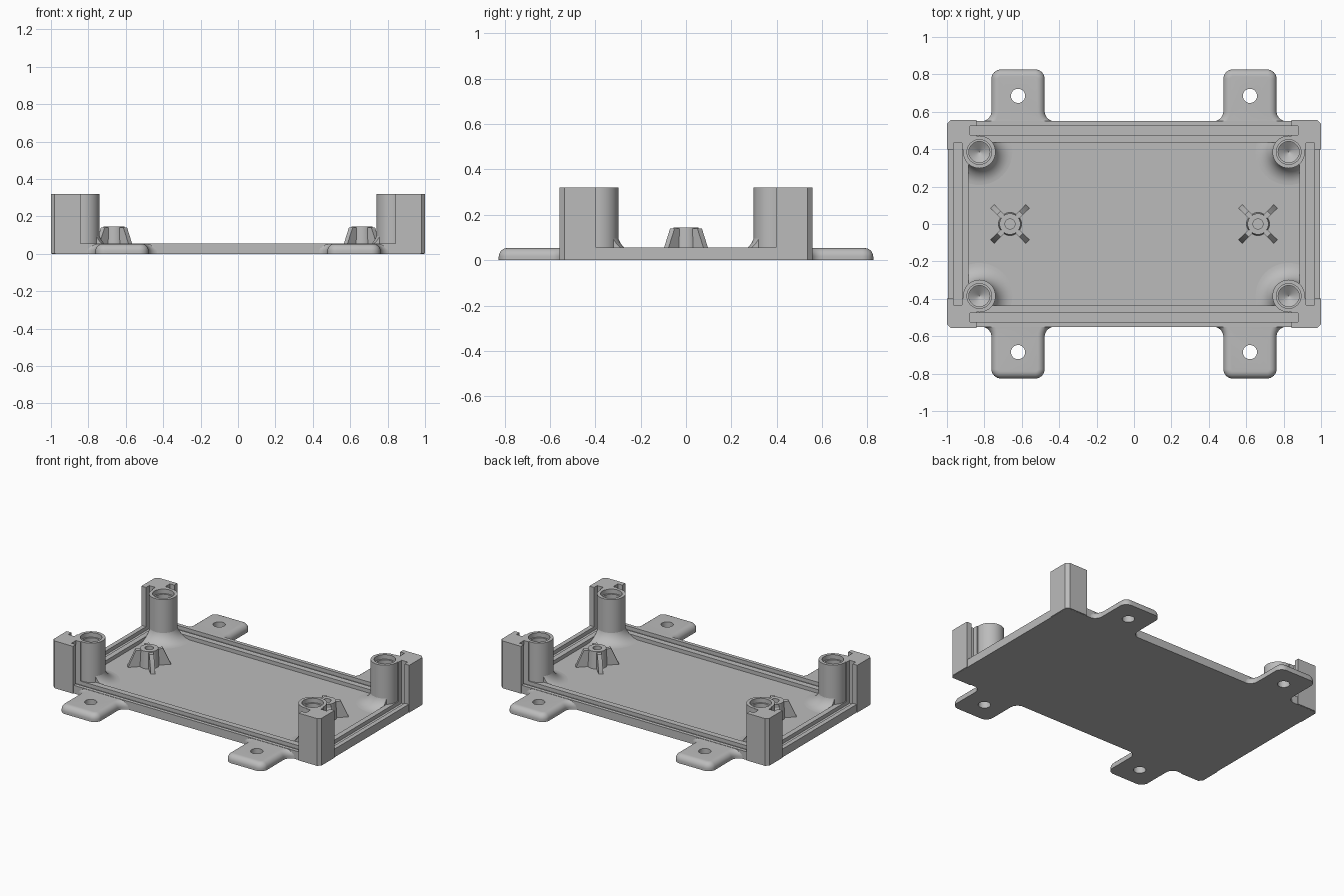
import bpy, bmesh, math
from mathutils import Matrix

if "Cube" in bpy.data.objects:
    bpy.data.objects.remove(bpy.data.objects["Cube"])

plastic = bpy.data.materials.new("grey plastic")
plastic.use_nodes = True
GREY = (0.5, 0.5, 0.5, 1)
plastic.diffuse_color = GREY
plastic.node_tree.nodes["Principled BSDF"].inputs["Base Color"].default_value = GREY

RIM, FLOOR, TOP = 0.055, 0.03, 0.32
BOSS_X, BOSS_Y = 0.827, 0.385
SIDES = 40


def finish(bm, name):
    bmesh.ops.recalc_face_normals(bm, faces=bm.faces)
    mesh = bpy.data.meshes.new(name)
    bm.to_mesh(mesh)
    bm.free()
    mesh.materials.append(plastic)
    ob = bpy.data.objects.new(name, mesh)
    bpy.context.collection.objects.link(ob)
    return ob


def loft(name, rings):
    """Skin a stack of (outline, z) rings and cap both ends."""
    bm = bmesh.new()
    loops = [[bm.verts.new((x, y, z)) for x, y in pts] for pts, z in rings]
    for a, b in zip(loops, loops[1:]):
        for i in range(len(a)):
            j = (i + 1) % len(a)
            bm.faces.new((a[i], a[j], b[j], b[i]))
    bm.faces.new(loops[0])
    bm.faces.new(loops[-1])
    bmesh.ops.remove_doubles(bm, verts=bm.verts, dist=0.00002)
    return finish(bm, name)


def lathe(name, cx, cy, profile):
    """Turn (radius, z) pairs around a vertical axis."""
    turn = [2 * math.pi * i / SIDES for i in range(SIDES)]
    return loft(name, [([(cx + r * math.cos(t), cy + r * math.sin(t)) for t in turn], z)
                       for r, z in profile])


def prism(name, pts, z0, z1):
    return loft(name, [(pts, z0), (pts, z1)])


def block(name, x0, x1, y0, y1, z0, z1):
    return prism(name, [(x0, y0), (x1, y0), (x1, y1), (x0, y1)], z0, z1)


def combine(ob, other, operation):
    mod = ob.modifiers.new("combine", "BOOLEAN")
    mod.operation, mod.object, mod.solver = operation, other, "EXACT"
    graph = bpy.context.evaluated_depsgraph_get()
    mesh = bpy.data.meshes.new_from_object(ob.evaluated_get(graph))
    ob.modifiers.clear()
    ob.data = mesh
    bpy.data.objects.remove(other)


def smooth(ob):
    for p in ob.data.polygons:
        p.use_smooth = True
    ob.data.set_sharp_from_angle(angle=math.radians(30))


def mirrored(ob, name, sx, sy):
    mesh = ob.data.copy()
    mesh.transform(Matrix.Diagonal((sx, sy, 1, 1)))
    if sx * sy < 0:
        mesh.flip_normals()
    copy = bpy.data.objects.new(name, mesh)
    bpy.context.collection.objects.link(copy)


def long_groove(s=1):
    return block("cutter", -0.876, 0.876, s * 0.477, s * 0.525, FLOOR, 1)


def short_groove(s=1):
    return block("cutter", s * 0.92, s * 0.965, -0.432, 0.432, FLOOR, 1)


# Tray with recessed floor and panel grooves
W, D, C = 0.995, 0.55, 0.02
corner = [(W, D - C), (W - C, D)]
outline = (corner + [(-x, y) for x, y in reversed(corner)]
           + [(-x, -y) for x, y in corner] + [(x, -y) for x, y in reversed(corner)])
tray = prism("tray", outline, 0, RIM)
combine(tray, block("cutter", -0.885, 0.885, -0.437, 0.437, FLOOR, 1), "DIFFERENCE")
for s in (1, -1):
    combine(tray, long_groove(s), "DIFFERENCE")
    combine(tray, short_groove(s), "DIFFERENCE")
smooth(tray)

# Corner post: outer block joined to a screw boss, slotted for the panels
post = prism("post_back_left", [(0.843, 0.398), (1, 0.398), (1, 0.537),
                                (0.98, 0.557), (0.843, 0.557)], 0.001, TOP)
combine(post, lathe("boss", BOSS_X, BOSS_Y, [(0.087, 0.02), (0.087, TOP)]), "UNION")
combine(post, long_groove(), "DIFFERENCE")
combine(post, short_groove(), "DIFFERENCE")
combine(post, lathe("cutter", BOSS_X, BOSS_Y, [(0.001, 0.05), (0.056, 0.09), (0.056, 0.29),
                                               (0.066, 0.29), (0.066, 0.4)]), "DIFFERENCE")
smooth(post)

# Flared foot where the boss meets the floor
R = 0.095
steps = [math.radians(a) for a in range(0, 91, 10)]
flare_profile = [(0.08, 0.015), (0.082 + R, 0.015)]
flare_profile += [(0.082 + R * (1 - math.sin(a)), FLOOR + R * (1 - math.cos(a))) for a in steps]
flare_profile += [(0.07, FLOOR + R), (0.07, 0.015)]
flare = lathe("foot_back_left", BOSS_X, BOSS_Y, flare_profile[1:-2])
combine(flare, block("cutter", 0, 0.885, 0, 0.437, 0.02, 1), "INTERSECT")
combine(flare, lathe("cutter", BOSS_X, BOSS_Y, [(0.08, 0), (0.08, 0.5)]), "DIFFERENCE")
smooth(flare)


# Mounting tab: rounded ears blending into the tray wall
def tab_outline(inset):
    cx, half, fillet, round_, reach = 0.62, 0.142, 0.055, 0.05, 0.277
    side = []
    for k in range(9):
        a = math.radians(270 - 90 * k / 8)
        side.append((half + fillet + (fillet + inset) * math.cos(a),
                     max(0, fillet + (fillet + inset) * math.sin(a))))
    for k in range(9):
        a = math.radians(90 * k / 8)
        side.append((half - round_ + (round_ - inset) * math.cos(a),
                     reach - round_ + (round_ - inset) * math.sin(a)))
    pts = side + [(-x, y) for x, y in reversed(side)]
    return [(cx + x, D - 0.001 + y) for x, y in pts]


B, TAB_TOP = 0.038, 0.053
rings = [(tab_outline(0), 0)]
rings += [(tab_outline(B * (1 - math.cos(a))), TAB_TOP - B + B * math.sin(a)) for a in steps]
tab = loft("tab_back_left", rings)
combine(tab, lathe("cutter", 0.62, 0.685, [(0.038, -1), (0.038, 1)]), "DIFFERENCE")
smooth(tab)

# Repeat the corner parts
for sx, sy, where in ((-1, 1, "back_right"), (1, -1, "front_left"), (-1, -1, "front_right")):
    for ob, part in ((post, "post"), (flare, "foot"), (tab, "tab")):
        mirrored(ob, part + "_" + where, sx, sy)

# Standoff with four diagonal gussets
standoff = lathe("standoff_left", 0.663, 0, [(0.062, 0.02), (0.056, 0.145)])
for k in range(4):
    fin = prism("fin", [(0.02, 0.02), (0.134, 0.02), (0.134, FLOOR), (0.085, 0.14), (0.02, 0.14)],
                -0.014, 0.014)
    fin.data.transform(Matrix.Translation((0.663, 0, 0))
                       @ Matrix.Rotation(math.radians(45 + 90 * k), 4, "Z")
                       @ Matrix.Rotation(math.radians(90), 4, "X"))
    combine(standoff, fin, "UNION")
combine(standoff, lathe("cutter", 0.663, 0, [(0.027, 0.04), (0.027, 1)]), "DIFFERENCE")
smooth(standoff)
mirrored(standoff, "standoff_right", -1, 1)
